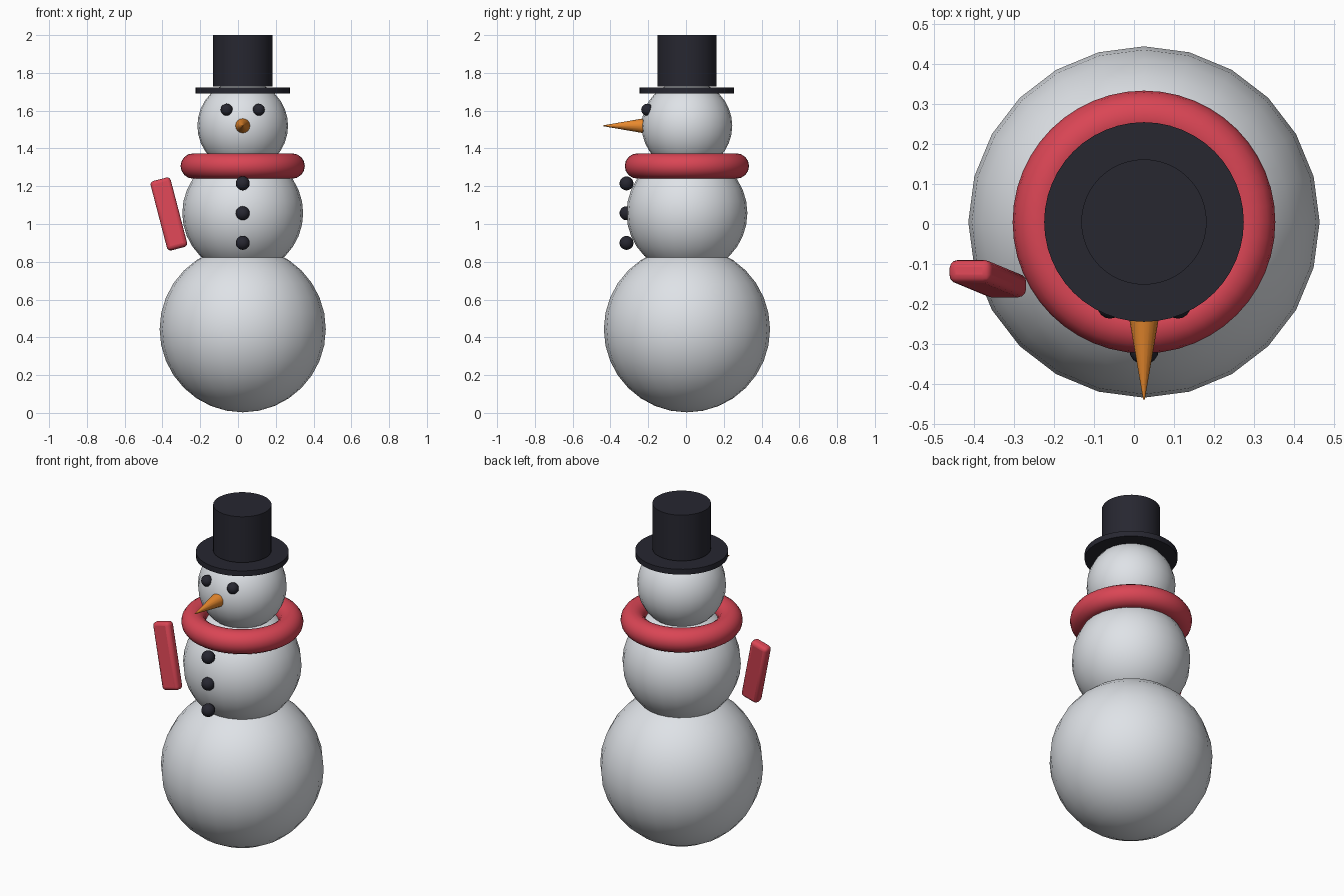
import bpy
from math import radians, pi

if "Cube" in bpy.data.objects:
    bpy.data.objects.remove(bpy.data.objects["Cube"])

CX, CY = 0.025, 0.005  # body axis


def material(name, rgb):
    m = bpy.data.materials.new(name)
    m.diffuse_color = (*rgb, 1)
    m.use_nodes = True
    m.node_tree.nodes["Principled BSDF"].inputs["Base Color"].default_value = m.diffuse_color
    return m


snow = material("snow_white", (0.80, 0.83, 0.87))
coal = material("coal_black", (0.02, 0.02, 0.03))
red = material("scarf_red", (0.70, 0.06, 0.09))
orange = material("carrot_orange", (0.90, 0.28, 0.03))


def finish(name, mat):
    ob = bpy.context.object
    ob.name = name
    ob.data.materials.append(mat)
    bpy.ops.object.shade_smooth_by_angle(angle=radians(40))
    return ob


def ball(name, mat, r, x, y, z, seg=24, rings=16):
    bpy.ops.mesh.primitive_uv_sphere_add(segments=seg, ring_count=rings, radius=r,
                                         location=(CX + x, CY + y, z))
    return finish(name, mat)


def disc(name, mat, r, z0, z1):
    bpy.ops.mesh.primitive_cylinder_add(vertices=48, radius=r, depth=z1 - z0,
                                        location=(CX, CY, (z0 + z1) / 2))
    return finish(name, mat)


# Three snowballs
ball("lower_body", snow, 0.44, 0, 0, 0.443)
ball("middle_body", snow, 0.32, 0, 0, 1.058)
ball("head", snow, 0.24, 0, 0, 1.52)

# Eyes and buttons
for side, x in (("left", 0.085), ("right", -0.085)):
    ball(side + "_eye", coal, 0.032, x, -0.21, 1.605, 16, 10)
for i, z in enumerate((1.215, 1.057, 0.9)):
    ball(f"button_{i + 1}", coal, 0.037, 0, -0.32, z, 16, 10)

# Carrot nose
bpy.ops.mesh.primitive_cone_add(vertices=16, radius1=0.04, radius2=0.002, depth=0.22,
                                location=(CX, CY - 0.335, 1.52), rotation=(pi / 2, 0, 0))
finish("carrot_nose", orange)

# Top hat
disc("hat_brim", coal, 0.25, 1.69, 1.722)
disc("hat_crown", coal, 0.157, 1.728, 2.0)

# Scarf ring
bpy.ops.mesh.primitive_torus_add(major_radius=0.262, minor_radius=0.067, major_segments=48,
                                 minor_segments=16, location=(CX, CY, 1.307))
finish("scarf_ring", red)

# Hanging scarf end with rounded edges
bpy.ops.mesh.primitive_cube_add(size=1, location=(-0.366, -0.137, 1.053),
                                rotation=(radians(-6), radians(-14.6), 0))
tail = bpy.context.object
tail.scale = (0.11, 0.058, 0.38)
bpy.ops.object.transform_apply(location=False, rotation=False, scale=True)
bevel = tail.modifiers.new("rounded_edges", 'BEVEL')
bevel.width = 0.02
bevel.segments = 3
finish("scarf_end", red)
